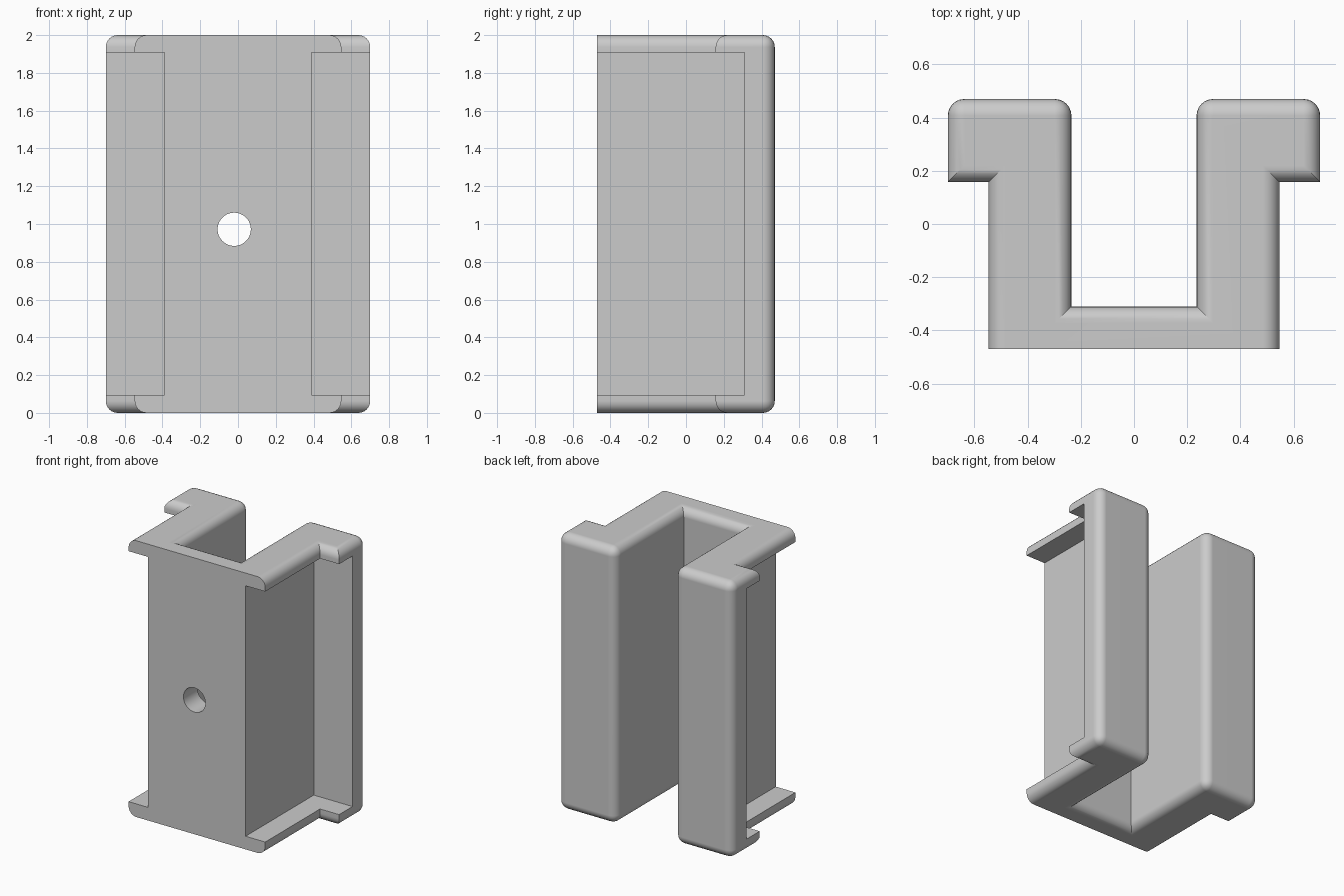
import bpy, bmesh, math
from mathutils import Matrix

cube = bpy.data.objects.get("Cube")
if cube:
    bpy.data.objects.remove(cube, do_unlink=True)

HEIGHT, FRONT, BACK = 2.0, -0.47, 0.47
RADIUS = 0.063

grey = bpy.data.materials.new("plain grey")
grey.use_nodes = True
grey.diffuse_color = (0.6, 0.6, 0.6, 1)
bsdf = next(n for n in grey.node_tree.nodes if n.type == 'BSDF_PRINCIPLED')
bsdf.inputs["Base Color"].default_value = grey.diffuse_color


def make_object(name, bm):
    bmesh.ops.recalc_face_normals(bm, faces=bm.faces)
    mesh = bpy.data.meshes.new(name)
    bm.to_mesh(mesh)
    bm.free()
    mesh.materials.append(grey)
    obj = bpy.data.objects.new(name, mesh)
    bpy.context.collection.objects.link(obj)
    return obj


def box_cutter(name, x0, x1, y0, y1, z0, z1):
    bm = bmesh.new()
    size = Matrix.Diagonal((x1 - x0, y1 - y0, z1 - z0, 1))
    centre = Matrix.Translation(((x0 + x1) / 2, (y0 + y1) / 2, (z0 + z1) / 2))
    bmesh.ops.create_cube(bm, size=1, matrix=centre @ size)
    return make_object(name, bm)


# Channel body: U profile with back flanges, extruded upward
half = [(0.547, FRONT), (0.547, 0.157), (0.70, 0.157), (0.70, BACK),
        (0.235, BACK), (0.235, -0.31)]
outline = half + [(-x, y) for x, y in reversed(half)]
bm = bmesh.new()
base = bm.faces.new([bm.verts.new((x, y, 0)) for x, y in outline])
grown = bmesh.ops.extrude_face_region(bm, geom=[base], use_keep_orig=True)
bmesh.ops.translate(bm, vec=(0, 0, HEIGHT),
                    verts=[v for v in grown["geom"] if isinstance(v, bmesh.types.BMVert)])
bmesh.ops.recalc_face_normals(bm, faces=bm.faces)


# Round the end outlines (not the flat front) and the back uprights
def is_rounded(edge):
    a, b = (v.co for v in edge.verts)
    if abs(a.z - b.z) > 1:
        return a.y > BACK - 0.01
    return max(a.y, b.y) > FRONT + 0.01


bmesh.ops.bevel(bm, geom=[e for e in bm.edges if is_rounded(e)], offset=RADIUS,
                offset_type='OFFSET', segments=6, profile=0.5, affect='EDGES',
                clamp_overlap=True)
body = make_object("channel_body", bm)

# Side pockets that leave thin end plates and back flanges
cutters = [box_cutter("left_pocket_cutter", 0.39, 0.9, -0.7, 0.31, 0.095, 1.908),
           box_cutter("right_pocket_cutter", -0.9, -0.39, -0.7, 0.31, 0.095, 1.908)]

# Round hole through the front wall
bm = bmesh.new()
bmesh.ops.create_cone(bm, cap_ends=True, segments=48, radius1=0.088, radius2=0.088, depth=0.4,
                      matrix=Matrix.Translation((-0.02, -0.4, 0.972))
                      @ Matrix.Rotation(math.pi / 2, 4, 'X'))
cutters.append(make_object("hole_cutter", bm))

bpy.ops.object.select_all(action='DESELECT')
bpy.context.view_layer.objects.active = body
body.select_set(True)
for cutter in cutters:
    cutter.hide_render = True
    cut = body.modifiers.new(cutter.name, 'BOOLEAN')
    cut.operation = 'DIFFERENCE'
    cut.solver = 'EXACT'
    cut.object = cutter
    bpy.ops.object.modifier_apply(modifier=cut.name)
    bpy.data.objects.remove(cutter, do_unlink=True)

# Smooth roundings, flat faces
bpy.ops.object.shade_smooth_by_angle(angle=math.radians(30))
weighted = body.modifiers.new("flat_faces", 'WEIGHTED_NORMAL')
weighted.keep_sharp = True
